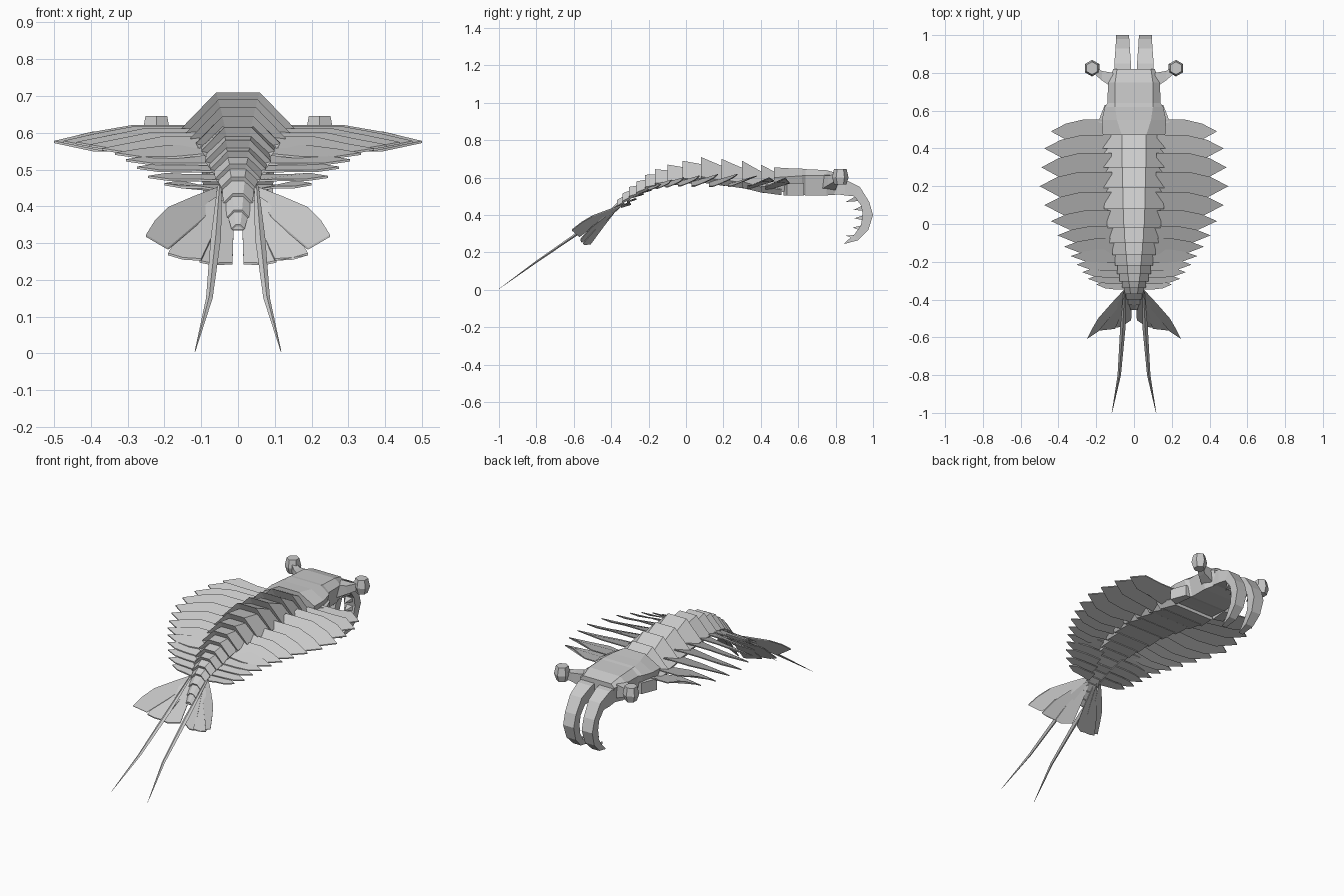
import bpy, bmesh
from math import sin, cos, pi
from mathutils import Vector

cube = bpy.data.objects.get("Cube")
if cube:
    bpy.data.objects.remove(cube, do_unlink=True)

GREY = (0.6, 0.6, 0.6, 1)
shell = bpy.data.materials.new("shell grey")
shell.use_nodes = True
shell.diffuse_color = GREY
shell.node_tree.nodes["Principled BSDF"].inputs["Base Color"].default_value = GREY


def finish(name, bm):
    bmesh.ops.recalc_face_normals(bm, faces=bm.faces)
    mesh = bpy.data.meshes.new(name)
    bm.to_mesh(mesh)
    bm.free()
    mesh.materials.append(shell)
    obj = bpy.data.objects.new(name, mesh)
    bpy.context.collection.objects.link(obj)
    return obj


def loft(name, rings):
    """Skin a row of equal rings and cap both ends."""
    bm = bmesh.new()
    rows = [[bm.verts.new(p) for p in ring] for ring in rings]
    n = len(rows[0])
    for a, b in zip(rows, rows[1:]):
        for i in range(n):
            j = (i + 1) % n
            bm.faces.new((a[i], a[j], b[j], b[i]))
    bm.faces.new(rows[0])
    bm.faces.new(rows[-1])
    return finish(name, bm)


def hull(name, points):
    bm = bmesh.new()
    for p in points:
        bm.verts.new(p)
    bmesh.ops.convex_hull(bm, input=bm.verts)
    return finish(name, bm)


def sheet(name, points, thick=0.006):
    """Thin leaf made from an outline with a raised middle line."""
    rings = [[Vector(p) + Vector((0, 0, s * thick / 2)) for p in points] for s in (-1, 1)]
    return loft(name, rings)


def section(y, w, top, side, bottom, flat):
    half = [(flat, top), (w, side), (w * 0.85, bottom)]
    return [(x, y, z) for x, z in half] + [(-x, y, z) for x, z in reversed(half)]


# Overlapping back plates: rear y, rear top z, half width
plates = [(.49, .66, .175), (.40, .67, .175), (.30, .69, .17), (.19, .70, .165),
          (.08, .71, .16), (-.02, .69, .145), (-.10, .67, .13), (-.165, .645, .115),
          (-.22, .615, .10), (-.265, .58, .09), (-.305, .55, .076), (-.34, .515, .062),
          (-.37, .48, .05), (-.40, .435, .04), (-.43, .39, .03), (-.455, .35, .018)]
for i in range(1, len(plates)):
    y, top, w = plates[i]
    py, ptop, pw = plates[i - 1]
    drop = 0.28 * w
    tuck = 0.12 * w
    front = section(py + tuck, pw * 0.86, ptop - drop, ptop - 0.72 * pw,
                    ptop - 0.88 * pw, pw * 0.36)
    rear = section(y, w, top, top - 0.65 * w, top - 0.85 * w, w * 0.37)
    inner = section(y + tuck, w * 0.8, top - drop, top - 0.7 * w, top - 0.85 * w, w * 0.3)
    loft(f"back_plate_{i}", [front, rear, inner])

# Head shield
loft("head", [section(y, w, top, side, low, flat) for y, w, top, side, low, flat in [
    (.47, .165, .655, .60, .53, .065), (.55, .17, .65, .605, .52, .09),
    (.62, .155, .648, .61, .51, .10), (.64, .14, .645, .61, .505, .10),
    (.75, .138, .64, .61, .505, .10), (.82, .11, .62, .60, .51, .09)]])

# Swimming flaps: tip x, y, z
flap_tips = [(.44, .49, .578), (.475, .40, .578), (.49, .30, .577), (.50, .20, .575),
             (.475, .10, .575), (.44, .015, .572), (.405, -.06, .565), (.37, -.12, .555),
             (.335, -.17, .543), (.305, -.215, .525), (.275, -.255, .505),
             (.245, -.29, .48), (.2, -.32, .46)]

# Fan lobes: outlines from root outward and back
fan = {
    "outer": [(.03, -.33, .46), (.055, -.35, .45), (.12, -.42, .425), (.19, -.50, .395),
              (.225, -.56, .36), (.25, -.61, .32), (.19, -.57, .285), (.09, -.45, .37)],
    "middle": [(.025, -.35, .445), (.08, -.41, .41), (.15, -.50, .34), (.19, -.565, .27),
               (.15, -.56, .258), (.10, -.555, .255), (.06, -.46, .34)],
    "inner": [(.015, -.37, .43), (.05, -.40, .41), (.08, -.48, .33), (.105, -.55, .25),
              (.07, -.545, .243), (.015, -.51, .245), (.012, -.44, .34)],
}

# Grasping claw: outer y, z, inner y, z, half width
claw = [(.74, .605, .74, .52, .045), (.85, .59, .85, .505, .044), (.93, .55, .90, .50, .038),
        (.98, .47, .937, .45, .035), (1.0, .40, .945, .40, .034), (.975, .32, .935, .345, .03),
        (.92, .265, .90, .295, .024), (.845, .245, .86, .262, .014)]

for word, s in (("left", 1), ("right", -1)):
    def mirror(points):
        return [(s * x, y, z) for x, y, z in points]

    for i, (tx, ty, tz) in enumerate(flap_tips):
        root = plates[i][2] * 0.7
        step = plates[i][0] - plates[i + 1][0]
        chord = step * 0.62 + 0.008
        rise = 0.30 * chord
        rz = min(plates[i][1] - 0.62 * plates[i][2], tz + 0.02)
        span = tx - root
        outline = [(root, ty + chord, rz + rise), (root + span * 0.45, ty + chord, rz + rise),
                   (root + span * 0.75, ty + chord * 0.65, tz + rise), (tx, ty, tz),
                   (root + span * 0.72, ty - chord * 0.75, tz - rise),
                   (root + span * 0.4, ty - chord, tz - rise), (root, ty - chord, rz - rise)]
        sheet(f"{word}_flap_{i + 1}", mirror(outline))

    for part, outline in fan.items():
        sheet(f"{word}_{part}_tail_lobe", mirror(outline))

    # Long tail spine
    loft(f"{word}_tail_spine", [
        mirror([(x - r, y, z), (x, y, z + r * 0.7), (x + r, y, z), (x, y, z - r * 0.7)])
        for x, y, z, r in [(.05, -.36, .455, .006), (.06, -.56, .315, .014),
                           (.078, -.80, .15, .009), (.117, -1.0, .005, .001)]])

    # Claw and its row of teeth
    loft(f"{word}_claw", [
        mirror([(.06 - w, oy, oz), (.06 + w, oy, oz), (.06 + w, iy, iz), (.06 - w, iy, iz)])
        for oy, oz, iy, iz, w in claw])
    for k in range(2, len(claw) - 1):
        _, _, y, z, w = claw[k]
        _, _, ny, nz, _ = claw[k + 1]
        my, mz = (y + ny) / 2, (z + nz) / 2
        base = [(.06 + d * w * 0.7, py, pz) for d in (-1, 1)
                for py, pz in ((y + .006, z), (my + .006, mz))]
        tip = (.06, y - .045, z - .03 + .006 * (k - 2))
        hull(f"{word}_claw_tooth_{k - 1}", mirror(base + [tip]))

    # Eye stalk and faceted eye
    loft(f"{word}_eye_stalk", [
        mirror([(x, y - r, z - r), (x, y + r, z - r), (x, y + r, z + r), (x, y - r, z + r)])
        for x, y, z, r in [(.11, .76, .575, .04), (.17, .785, .585, .025), (.21, .815, .60, .02)]])
    eye = []
    for z, r in ((.562, .032), (.60, .044), (.645, .034)):
        eye += [(.222 + r * cos(a * pi / 3 + pi / 6), .825 + r * sin(a * pi / 3 + pi / 6), z)
                for a in range(6)]
    hull(f"{word}_eye", mirror(eye))

    # Cheek guard
    hull(f"{word}_cheek_guard", mirror([
        (x, y, z) for x, y in ((.13, .52), (.19, .54), (.155, .63), (.12, .63))
        for z in (.505, .57)]))
